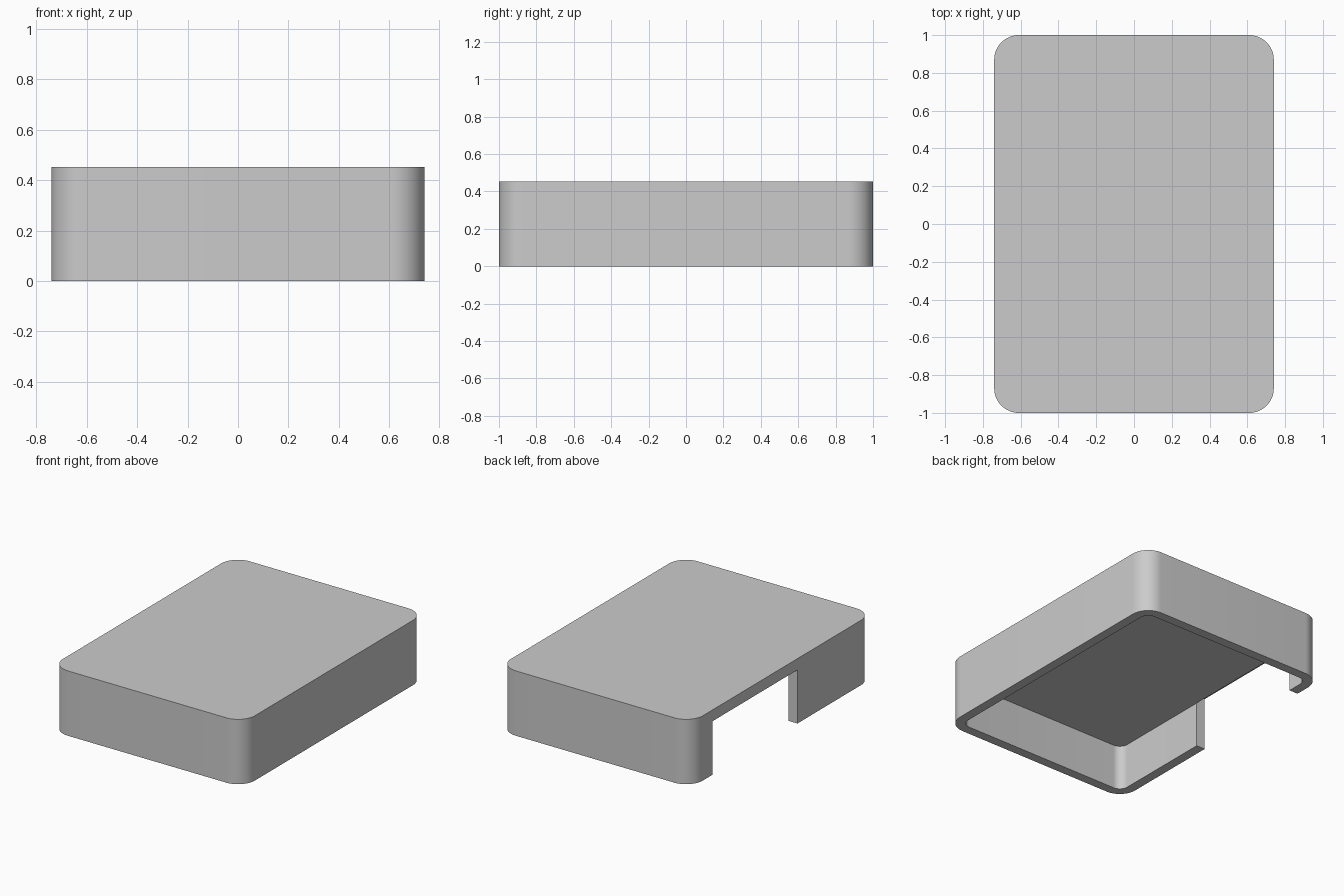
import bpy
import bmesh
from math import cos, sin, pi, radians

if "Cube" in bpy.data.objects:
    bpy.data.objects.remove(bpy.data.objects["Cube"], do_unlink=True)

HALF_X, HALF_Y, HEIGHT = 0.74, 1.0, 0.452
RADIUS, WALL, CEILING = 0.13, 0.067, 0.318
NOTCH_FRONT, NOTCH_BACK, NOTCH_TOP = -0.17, 0.765, 0.373

grey = bpy.data.materials.new("light grey")
grey.use_nodes = True
colour = (0.6, 0.6, 0.6, 1)
grey.diffuse_color = colour
grey.node_tree.nodes["Principled BSDF"].inputs["Base Color"].default_value = colour


def rounded_outline(hx, hy, r, steps=16):
    """Counter-clockwise rounded rectangle."""
    corners = [(1, 1), (-1, 1), (-1, -1), (1, -1)]
    points = []
    for i, (sx, sy) in enumerate(corners):
        for k in range(steps + 1):
            a = (i + k / steps) * pi / 2
            points.append((sx * (hx - r) + r * cos(a), sy * (hy - r) + r * sin(a)))
    return points


def prism(name, outline, z0, z1):
    """Extrude a flat outline from z0 up to z1."""
    bm = bmesh.new()
    base = bm.faces.new([bm.verts.new((x, y, z0)) for x, y in outline])
    top = bmesh.ops.extrude_face_region(bm, geom=[base])["geom"]
    verts = [v for v in top if isinstance(v, bmesh.types.BMVert)]
    bmesh.ops.translate(bm, verts=verts, vec=(0, 0, z1 - z0))
    bmesh.ops.recalc_face_normals(bm, faces=bm.faces)
    mesh = bpy.data.meshes.new(name)
    bm.to_mesh(mesh)
    bm.free()
    mesh.materials.append(grey)
    obj = bpy.data.objects.new(name, mesh)
    bpy.context.collection.objects.link(obj)
    return obj


def cut(target, cutter):
    """Subtract the cutter and discard it."""
    cutter.hide_render = True
    mod = target.modifiers.new("cut", "BOOLEAN")
    mod.operation, mod.solver, mod.object = "DIFFERENCE", "EXACT", cutter
    bpy.context.view_layer.objects.active = target
    bpy.ops.object.modifier_apply(modifier=mod.name)
    bpy.data.objects.remove(cutter, do_unlink=True)


# Cover with rounded upright corners
cover = prism("cover_shell", rounded_outline(HALF_X, HALF_Y, RADIUS), 0, HEIGHT)

# Hollow underside
inside = rounded_outline(HALF_X - WALL, HALF_Y - WALL, RADIUS - WALL)
cut(cover, prism("cavity_cutter", inside, -0.1, CEILING))

# Side opening through one long wall
x0, x1 = -HALF_X - 0.1, -HALF_X + WALL + 0.001
opening = [(x0, NOTCH_FRONT), (x1, NOTCH_FRONT), (x1, NOTCH_BACK), (x0, NOTCH_BACK)]
cut(cover, prism("opening_cutter", opening, -0.1, NOTCH_TOP))

# Smooth corners, crisp rims
bpy.ops.object.select_all(action="DESELECT")
cover.select_set(True)
bpy.context.view_layer.objects.active = cover
bpy.ops.object.shade_smooth_by_angle(angle=radians(30))
